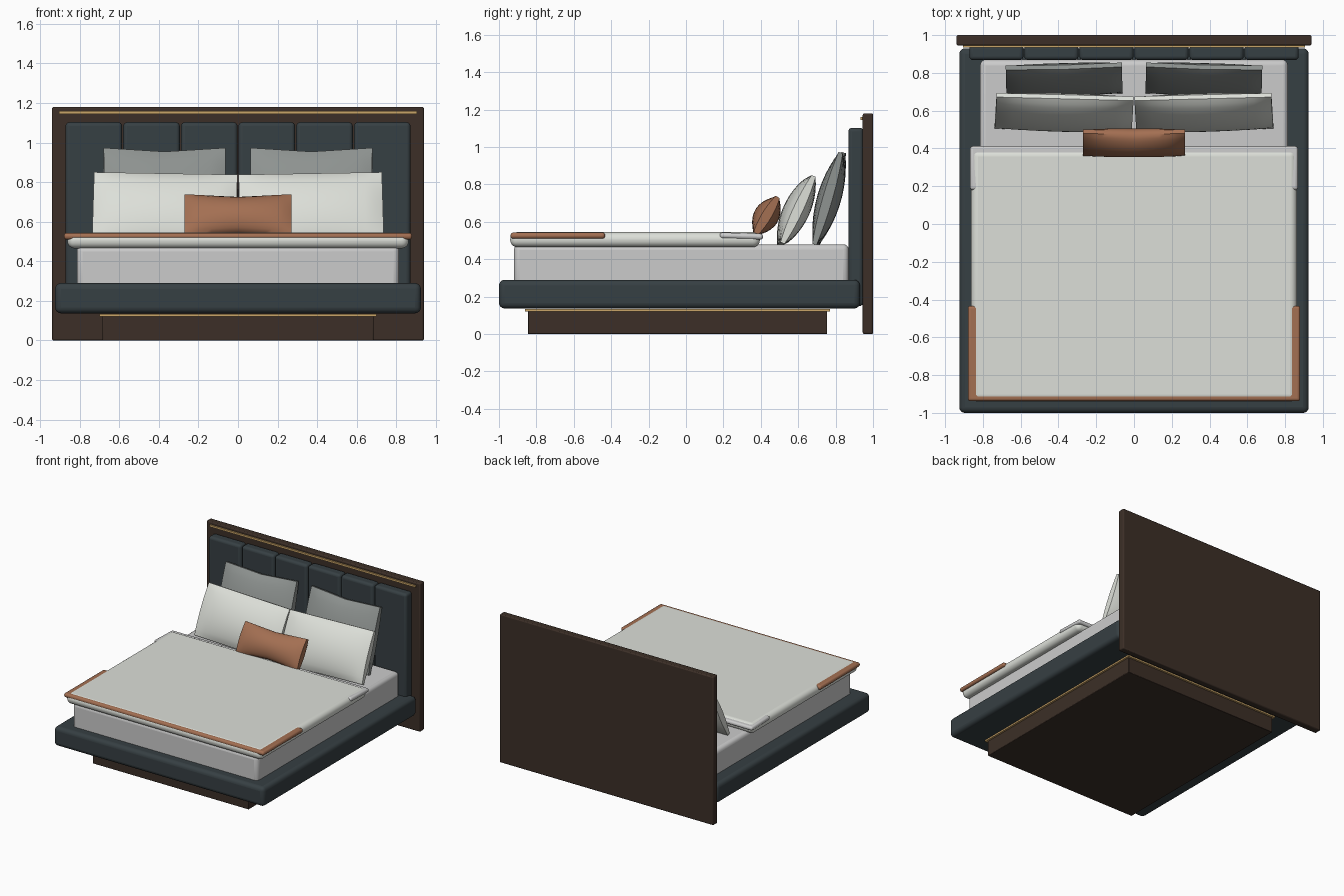
import bpy
import math

if "Cube" in bpy.data.objects:
    bpy.data.objects.remove(bpy.data.objects["Cube"])


def material(name, rgb):
    m = bpy.data.materials.new(name)
    m.diffuse_color = (*rgb, 1)
    m.use_nodes = True
    m.node_tree.nodes["Principled BSDF"].inputs["Base Color"].default_value = m.diffuse_color
    return m


WOOD = material("dark_wood", (0.045, 0.028, 0.02))
SLATE = material("slate_fabric", (0.037, 0.05, 0.056))
BRASS = material("brass", (0.6, 0.38, 0.14))
COPPER = material("copper_fabric", (0.37, 0.16, 0.085))
LINEN = material("linen", (0.72, 0.74, 0.69))
SHEET = material("sheet", (0.62, 0.62, 0.63))
GREY = material("grey_fabric", (0.27, 0.29, 0.28))


def smooth(ob):
    bpy.ops.object.select_all(action='DESELECT')
    ob.select_set(True)
    bpy.context.view_layer.objects.active = ob
    bpy.ops.object.shade_smooth_by_angle(angle=math.radians(40))


def box(name, x, y, z, mat, bevel=0.0, segments=4, tilt=0.0):
    """Rounded box from (min, max) ranges."""
    bpy.ops.mesh.primitive_cube_add(size=1)
    ob = bpy.context.object
    ob.name = name
    ob.dimensions = [r[1] - r[0] for r in (x, y, z)]
    bpy.ops.object.transform_apply(location=False, rotation=False, scale=True)
    ob.location = [(r[0] + r[1]) / 2 for r in (x, y, z)]
    ob.rotation_euler.x = math.radians(tilt)
    ob.data.materials.append(mat)
    if bevel:
        b = ob.modifiers.new("bevel", 'BEVEL')
        b.width, b.segments = bevel, segments
        smooth(ob)
    return ob


def pillow(name, centre, w, h, puff, dip, lean, mat, yaw=0, roll=0, n=16):
    """Two bulging grids joined by a thin rim; dip pinches the long edges."""
    verts, faces = [], []
    for side in (-1, 1):
        for j in range(n + 1):
            for i in range(n + 1):
                u, v = 2 * i / n - 1, 2 * j / n - 1
                t = 0.012 + puff * (max(0, 1 - u * u) ** 0.6) * (1 - v * v) ** 0.7
                t += 0.014 * (1 - v * v)
                verts.append((u * w / 2, side * t,
                              v * (h / 2 - dip * (1 - abs(u)))))
    m = n + 1
    off = m * m
    for j in range(n):
        for i in range(n):
            a = j * m + i
            q = (a, a + 1, a + m + 1, a + m)
            faces.append(q)
            faces.append(tuple(k + off for k in reversed(q)))
    rim = ([i for i in range(n)] + [j * m + n for j in range(n)] +
           [n * m + i for i in range(n, 0, -1)] + [j * m for j in range(n, 0, -1)])
    for a, b in zip(rim, rim[1:] + rim[:1]):
        faces.append((b, a, a + off, b + off))
    me = bpy.data.meshes.new(name)
    me.from_pydata(verts, [], faces)
    me.materials.append(mat)
    ob = bpy.data.objects.new(name, me)
    bpy.context.collection.objects.link(ob)
    ob.location = centre
    ob.rotation_euler = [math.radians(a) for a in (-lean, roll, yaw)]
    smooth(ob)
    return ob


# Headboard: backing panel, brass line and six upholstered channels
box("headboard_panel", (-.94, .94), (.945, 1), (0, 1.18), WOOD, .008, 2)
box("headboard_trim", (-.905, .905), (.934, .95), (1.145, 1.16), BRASS)
for i in range(6):
    x = (i - 2.5) * .2915
    box(f"headboard_channel_{i + 1}", (x - .143, x + .143), (.868, .948),
        (.15, 1.103), SLATE, .02)

# Base: plinth, brass line and upholstered frame
box("plinth", (-.685, .685), (-.845, .755), (0, .125), WOOD, .004, 2)
box("plinth_trim", (-.70, .70), (-.862, .77), (.122, .134), BRASS)
box("bed_frame", (-.925, .925), (-1, .93), (.137, .29), SLATE, .03)

# Mattress and bedding
box("mattress", (-.815, .815), (-.92, .87), (.26, .48), SHEET, .03)
box("duvet", (-.863, .863), (-.94, .395), (.465, .545), LINEN, .038, 6)
box("duvet_fold", (-.868, .868), (.18, .412), (.508, .54), SHEET, .015, 4, tilt=-1.8)
box("throw", (-.88, .88), (-.938, -.433), (.51, .543), COPPER, .015)

# Pillows, mirrored left and right, plus one lumbar cushion
for s, side in ((-1, "left"), (1, "right")):
    pillow(f"back_pillow_{side}", (s * .37, .765, .725), .615, .51, .038, .02, 16,
           GREY, yaw=-s * 1.5)
    pillow(f"front_pillow_{side}", (s * .37, .59, .66), .725, .395, .045, .0, 25,
           LINEN, yaw=s * 1.5, roll=-s * 1)
pillow("lumbar_cushion", (0, .43, .632), .54, .235, .042, .016, 31, COPPER)
